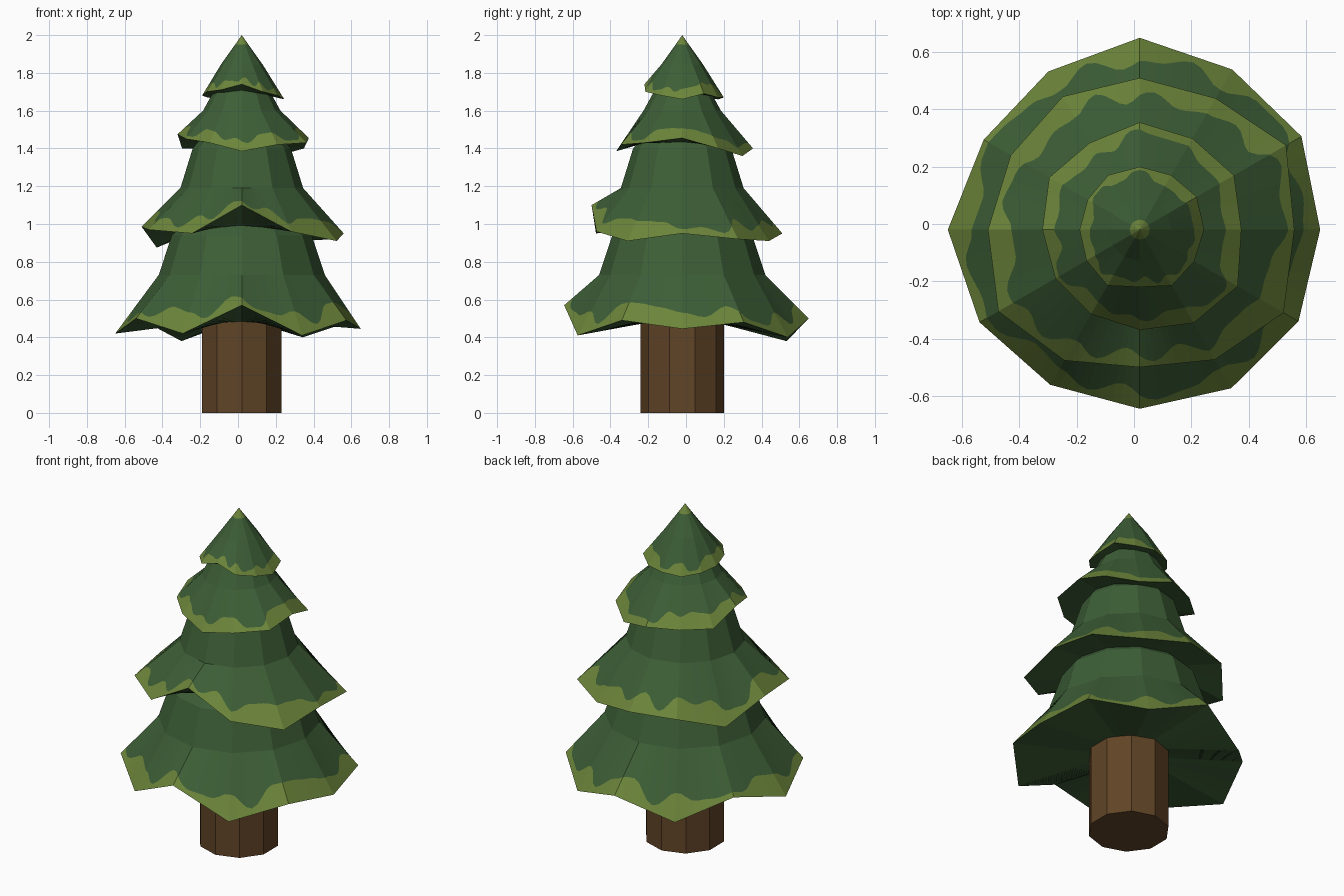
import bpy, bmesh, math, random

if "Cube" in bpy.data.objects:
    bpy.data.objects.remove(bpy.data.objects["Cube"])

random.seed(7)
CX, CY = 0.02, -0.02      # tree axis
SIDES, K = 12, 10         # sides per tier, fine columns per side (for the wavy tips)


def material(name, rgb):
    m = bpy.data.materials.new(name)
    m.diffuse_color = (*rgb, 1)
    m.use_nodes = True
    m.node_tree.nodes["Principled BSDF"].inputs["Base Color"].default_value = m.diffuse_color
    return m


GREEN = material("needle_green", (0.046, 0.112, 0.037))
TIP = material("tip_yellow_green", (0.150, 0.235, 0.043))
BARK = material("bark_brown", (0.118, 0.058, 0.020))


def finish(bm, name, mats):
    bmesh.ops.recalc_face_normals(bm, faces=bm.faces)
    me = bpy.data.meshes.new(name)
    bm.to_mesh(me)
    bm.free()
    for m in mats:
        me.materials.append(m)
    ob = bpy.data.objects.new(name, me)
    bpy.context.collection.objects.link(ob)
    return ob


def ring(radii, heights):
    """Straight-sided polygon ring, each side cut into K pieces."""
    corners = []
    for i in range(SIDES):
        a = 2 * math.pi * i / SIDES
        corners.append((CX + radii[i] * math.cos(a), CY + radii[i] * math.sin(a), heights[i]))
    pts = []
    for i in range(SIDES):
        p, q = corners[i], corners[(i + 1) % SIDES]
        for k in range(K):
            t = k / K
            pts.append(tuple(a + (b - a) * t for a, b in zip(p, q)))
    return pts


def even(r, z):
    return ring([r] * SIDES, [z] * SIDES)


def wavy_edge():
    """Blotchy width of the light tip band, as a fraction of the skirt."""
    n, step = SIDES * K, 4
    knots = [random.choice((0.10, 0.18, 0.30, 0.36, 0.40)) for _ in range(n // step)]
    out = []
    for j in range(n):
        a, b = knots[j // step], knots[(j // step + 1) % len(knots)]
        t = (j % step) / step
        out.append(a + (b - a) * t * t * (3 - 2 * t))
    return out


def tier(name, radii, heights, inner, upper, apex=None):
    rim = ring(radii, heights)
    mid = even(*upper[0])
    edge = [tuple(a + (b - a) * t for a, b in zip(p, q))
            for p, q, t in zip(rim, mid, wavy_edge())]
    rings = [even(*inner), rim, edge, mid] + [even(*u) for u in upper[1:]]
    bm = bmesh.new()
    vs = [[bm.verts.new(p) for p in r] for r in rings]
    n = SIDES * K
    for i in range(len(vs) - 1):
        for j in range(n):
            f = bm.faces.new((vs[i][j], vs[i][(j + 1) % n], vs[i + 1][(j + 1) % n], vs[i + 1][j]))
            f.material_index = 1 if i == 1 else 0
    # underside and top are closed
    bm.faces.new(vs[0][::-1])
    if apex:
        tip = bm.verts.new((CX, CY, apex))
        for j in range(n):
            bm.faces.new((vs[-1][j], vs[-1][(j + 1) % n], tip)).material_index = 1
    else:
        bm.faces.new(vs[-1])
    finish(bm, name, (GREEN, TIP))


# trunk
bm = bmesh.new()
bmesh.ops.create_cone(bm, cap_ends=True, segments=10, radius1=0.222, radius2=0.222, depth=0.5)
bmesh.ops.translate(bm, verts=bm.verts, vec=(CX, CY, 0.25))
finish(bm, "trunk", (BARK,))

# branch tiers: rim radii and rim heights anticlockwise from +x
tier("bottom_tier",
     [.63, .652, .646, .67, .638, .629, .67, .646, .625, .625, .639, .64],
     [.445, .48, .40, .50, .38, .50, .42, .50, .42, .57, .41, .49],
     (0.20, 0.48), [(0.44, 0.73), (0.37, 0.94), (0.31, 1.0)])
tier("lower_middle_tier",
     [.54, .59, .53, .53, .537, .52, .53, .57, .527, .48, .524, .58],
     [.95, .92, .91, .95, .95, .875, .985, .97, .95, 1.10, .96, .91],
     (0.30, 0.98), [(0.325, 1.19), (0.26, 1.40), (0.22, 1.45)])
tier("upper_middle_tier",
     [.355, .38, .368, .375, .35, .365, .34, .34, .34, .35, .376, .395],
     [1.455, 1.40, 1.36, 1.40, 1.40, 1.40, 1.475, 1.45, 1.43, 1.385, 1.42, 1.43],
     (0.20, 1.43), [(0.205, 1.60), (0.15, 1.70), (0.11, 1.73)])
tier("top_tier",
     [.225, .23, .22, .22, .22, .21, .21, .215, .225, .20, .225, .22],
     [1.66, 1.69, 1.67, 1.67, 1.66, 1.67, 1.68, 1.70, 1.71, 1.74, 1.70, 1.68],
     (0.10, 1.69), [(0.11, 1.845), (0.035, 1.95)], apex=2.0)
